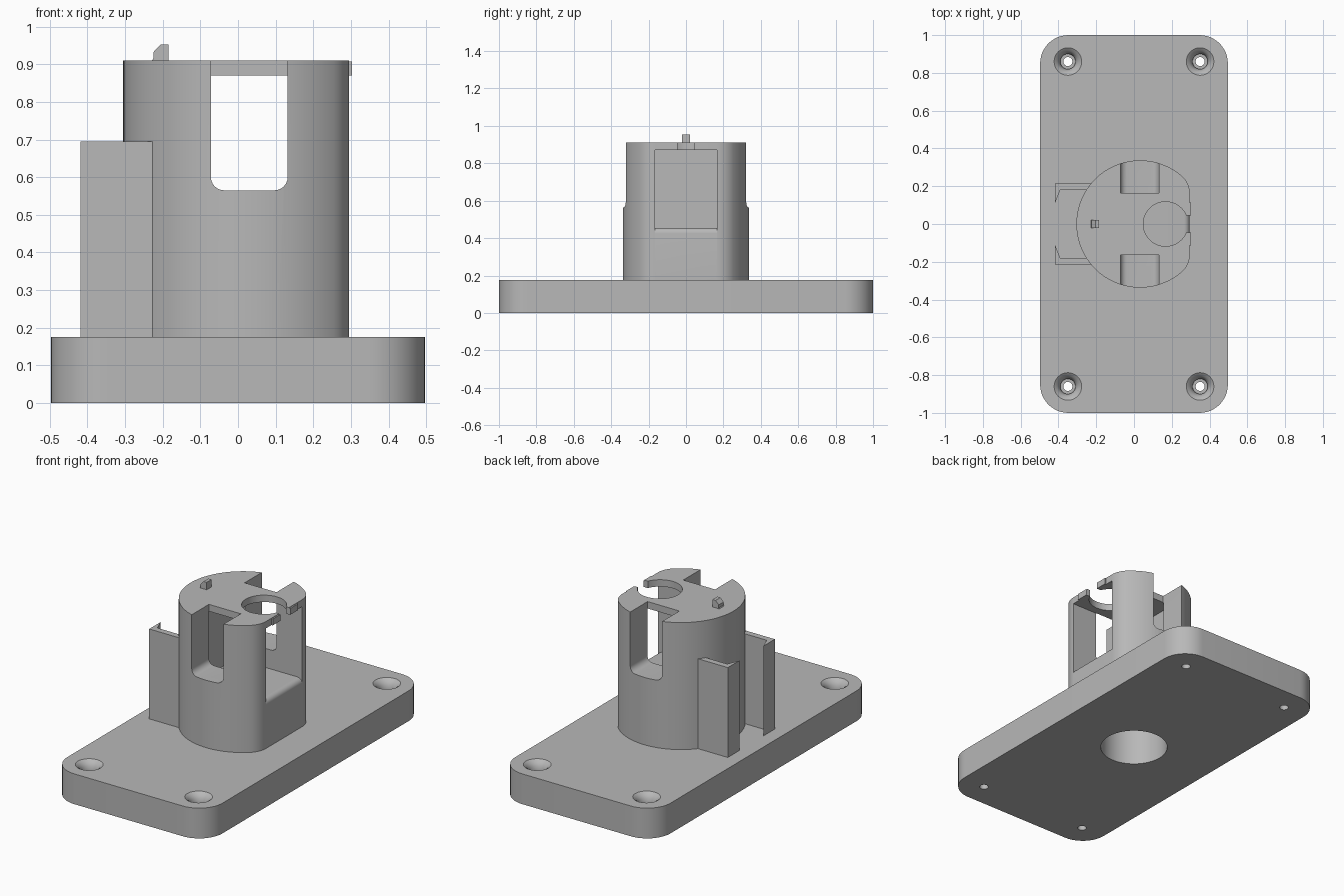
import bpy, bmesh, math
from mathutils import Vector

old = bpy.data.objects.get("Cube")
if old:
    bpy.data.objects.remove(old)

grey = bpy.data.materials.new("matte grey")
grey.use_nodes = True
grey.diffuse_color = (0.48, 0.48, 0.48, 1)
grey.node_tree.nodes["Principled BSDF"].inputs["Base Color"].default_value = grey.diffuse_color


def finish(name, bm):
    bmesh.ops.recalc_face_normals(bm, faces=bm.faces)
    mesh = bpy.data.meshes.new(name)
    bm.to_mesh(mesh)
    bm.free()
    mesh.materials.append(grey)
    ob = bpy.data.objects.new(name, mesh)
    bpy.context.collection.objects.link(ob)
    return ob


def prism(name, outline, lo, hi, axis="z", rim=0):
    """Extrude an outline: (x, y) along z, or (x, z) along y."""
    bm = bmesh.new()
    place = (lambda a, b, h: (a, b, h)) if axis == "z" else (lambda a, b, h: (a, h, b))
    rings = [[bm.verts.new(place(a, b, h)) for a, b in outline] for h in (lo, hi)]
    n = len(outline)
    bm.faces.new(rings[0])
    cap = bm.faces.new(rings[1])
    for i in range(n):
        j = (i + 1) % n
        bm.faces.new((rings[0][i], rings[0][j], rings[1][j], rings[1][i]))
    if rim:
        bmesh.ops.bevel(bm, geom=list(cap.edges), offset=rim, segments=2,
                        profile=0.5, affect="EDGES")
    return finish(name, bm)


def lathe(name, profile, cx, cy, steps=32):
    """Revolve (radius, z) points into a closed solid."""
    bm = bmesh.new()
    rings = [[bm.verts.new((cx + r * math.cos(math.tau * i / steps),
                            cy + r * math.sin(math.tau * i / steps), z))
              for i in range(steps)] for r, z in profile]
    for low, high in zip(rings, rings[1:]):
        for i in range(steps):
            j = (i + 1) % steps
            bm.faces.new((low[i], low[j], high[j], high[i]))
    bm.faces.new(rings[0])
    bm.faces.new(rings[-1])
    return finish(name, bm)


def arc(cx, cy, r, start, end, n):
    return [(cx + r * math.cos(math.radians(start + (end - start) * i / n)),
             cy + r * math.sin(math.radians(start + (end - start) * i / n)))
            for i in range(n + 1)]


def rect(x0, x1, y0, y1):
    return [(x0, y0), (x1, y0), (x1, y1), (x0, y1)]


def cut(target, *cutters):
    for c in cutters:
        c.hide_render = True
        mod = target.modifiers.new("cut", "BOOLEAN")
        mod.operation, mod.solver, mod.object = "DIFFERENCE", "EXACT", c
        bpy.context.view_layer.objects.active = target
        bpy.ops.object.modifier_apply(modifier=mod.name)
        bpy.data.objects.remove(c)


BASE_TOP, BODY_TOP, CEILING = 0.175, 0.91, 0.87
AXIS_X, RADIUS, FLAT_X, FILLET = 0.032, 0.337, 0.295, 0.12
FLOOR, HALF = 0.455, 0.165

# Base plate with rounded corners and countersunk screw holes
R = 0.15
outline = []
for k, (sx, sy) in enumerate(((1, 1), (-1, 1), (-1, -1), (1, -1))):
    outline += arc(sx * (0.497 - R), sy * (1 - R), R, 90 * k, 90 * k + 90, 12)
base = prism("base_plate", outline, 0, BASE_TOP)
sink = [(0.024, -0.1), (0.024, 0.1), (0.04, 0.1), (0.04, 0.125), (0.045, 0.145),
        (0.056, 0.163), (0.073, BASE_TOP), (0.073, 0.3)]
cut(base, *[lathe("screw_cutter", sink, x, y) for x in (-0.35, 0.35) for y in (-0.86, 0.86)])

# Round body with a filleted flat on the +x side
fx = FLAT_X - FILLET
fy = math.sqrt((RADIUS - FILLET) ** 2 - (fx - AXIS_X) ** 2)
ang = math.degrees(math.atan2(fy, fx - AXIS_X))
outline = (arc(fx, fy, FILLET, 0, ang, 10)
           + arc(AXIS_X, 0, RADIUS, ang, 360 - ang, 72)[1:]
           + arc(fx, -fy, FILLET, 360 - ang, 360, 10)[1:])
body = prism("holder_body", outline, BASE_TOP - 0.005, BODY_TOP, rim=0.007)

# Inner chamber opening to +x, with a rounded sill
chamber = ([(-0.13, FLOOR)] + arc(FLAT_X - 0.03, FLOOR - 0.03, 0.03, 90, 0, 6)
           + [(0.5, FLOOR - 0.03), (0.5, CEILING), (-0.13, CEILING)])
cut(body, prism("chamber_cutter", chamber, -HALF, HALF, "y"))

# Slots in the front and back walls, open at the top
r = 0.035
slot = (arc(-0.072 + r, 0.565 + r, r, 180, 270, 6)
        + arc(0.132 - r, 0.565 + r, r, 270, 360, 6) + [(0.132, 1.1), (-0.072, 1.1)])
for lo, hi in ((-0.5, -HALF + 0.002), (HALF - 0.002, 0.5)):
    cut(body, prism("slot_cutter", slot, lo, hi, "y"))

# Small retaining lip, then the round hole and its mouth through the top
lips = [prism("top_lip", rect(0.27, 0.303, y, y + 0.07), CEILING, BODY_TOP - 0.003)
        for y in (-0.115, 0.045)]
for part in [body] + lips:
    cut(part, prism("hole_cutter", arc(0.167, 0, 0.118, 0, 352.5, 47), 0.8, 1.1))
cut(body, prism("mouth_cutter", rect(0.23, 0.5, -0.045, 0.045), 0.8, 1.1))

# Blind bore from below, through the plate into the solid part of the body
for part in (base, body):
    cut(part, lathe("bore_cutter", [(0.182, -0.1), (0.182, 0.4)], 0, 0, 64))

# Locating tooth on the top
tooth = prism("locating_tooth", [(-0.232, 0.905), (-0.185, 0.905), (-0.185, 0.953),
                                 (-0.205, 0.953), (-0.225, 0.932), (-0.225, 0.915)],
              -0.022, 0.022, "y")

# Pair of hooked guide rails on the -x side
rail = [(-0.418, 0.215), (-0.17, 0.215), (-0.17, 0.18), (-0.39, 0.18), (-0.418, 0.11)]
for name, s in (("guide_rail_back", 1), ("guide_rail_front", -1)):
    prism(name, [(x, s * y) for x, y in rail], BASE_TOP - 0.005, 0.695)

# Smooth the curved parts, keeping crisp edges
bpy.ops.object.select_all(action="DESELECT")
for ob in (base, body):
    ob.select_set(True)
bpy.context.view_layer.objects.active = body
bpy.ops.object.shade_smooth_by_angle(angle=math.radians(30))
